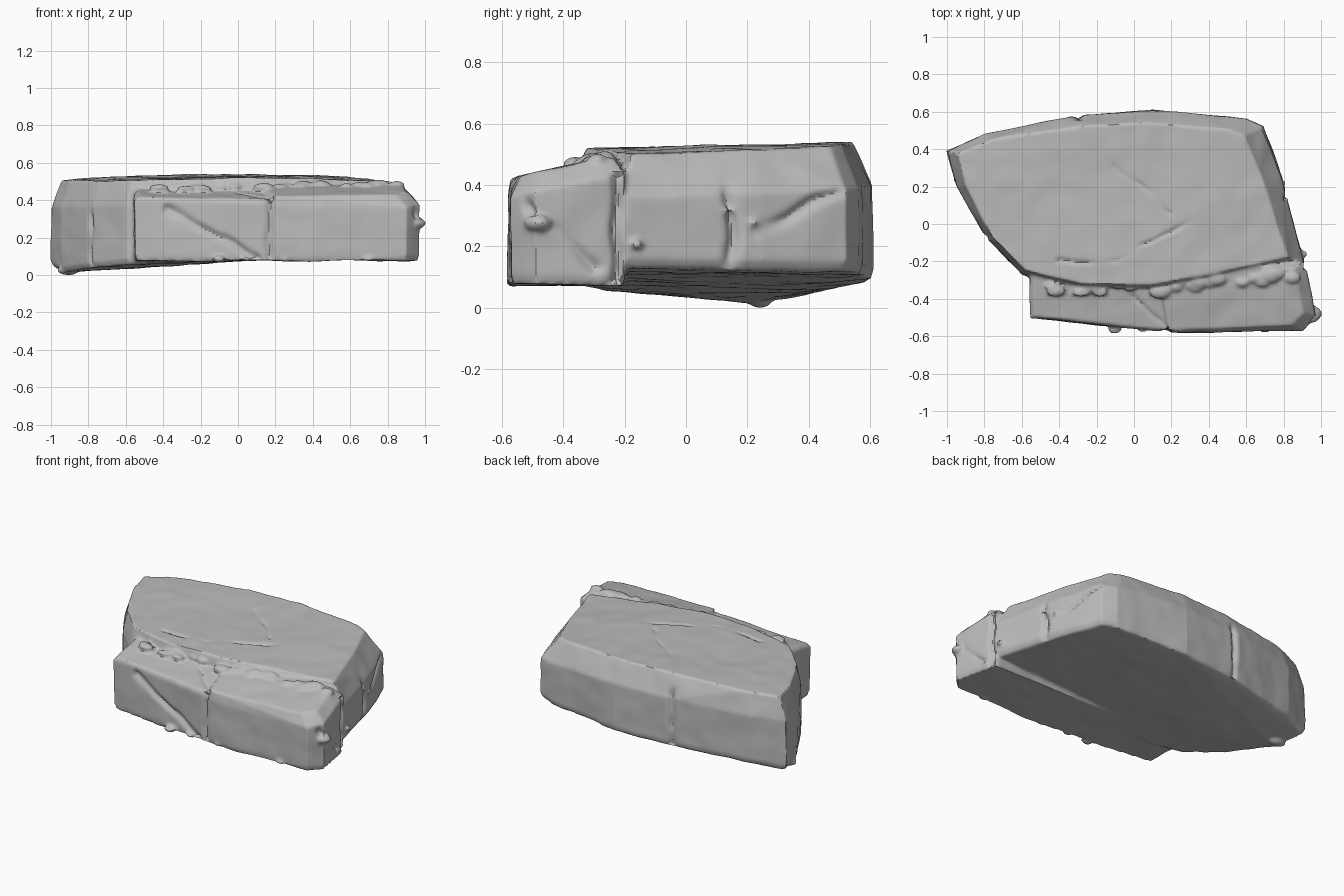
import bpy, bmesh, math, random
from mathutils import Vector, noise
from mathutils.geometry import intersect_point_line

random.seed(4)
cube = bpy.data.objects.get("Cube")
if cube:
    bpy.data.objects.remove(cube)

stone = bpy.data.materials.new("grey_stone")
stone.use_nodes = True
grey = (0.5, 0.5, 0.5, 1)
stone.diffuse_color = grey
stone.node_tree.nodes["Principled BSDF"].inputs["Base Color"].default_value = grey


def slab_top(x, y):
    return 0.53 + 0.025 * y - 0.03 * x * x


def slab_base(x, y):
    return 0.09 + (0.05 * x if x > 0 else (0.2 * max(y - 0.2, 0) - 0.085) * x * x)


def slab_inset(x, y):
    return 0.03 + 0.07 * max(x, 0) + 0.06 * max(y, 0)


def ledge_top(x, y):
    return 0.54 + 0.2 * y


def left_ledge_top(x, y):
    return ledge_top(x, y) - 0.02


def ledge_base(x, y):
    return 0.08


def ledge_inset(x, y):
    return 0.02 + 0.05 * max(x, 0)


def add_block(bm, rim, top, base, inset, shoulder):
    """Convex chunk: base ring, shoulder ring and a top ring drawn inwards."""
    chunk = bmesh.new()
    rim = [Vector(point) for point in rim]
    centre = sum(rim, Vector((0, 0))) / len(rim)
    for point in rim:
        inner = point + (centre - point).normalized() * inset(*point)
        lower = point.lerp(centre, 0.02)
        chunk.verts.new((*lower, base(*lower)))
        chunk.verts.new((*point, base(*point) + 0.03))
        chunk.verts.new((*point, top(*point) - shoulder))
        chunk.verts.new((*inner, top(*inner)))
    hull = bmesh.ops.convex_hull(chunk, input=chunk.verts)
    spare = {item for item in hull["geom_interior"] + hull["geom_unused"]
             if isinstance(item, bmesh.types.BMVert)}
    bmesh.ops.delete(chunk, geom=list(spare), context="VERTS")
    mesh = bpy.data.meshes.new("chunk")
    chunk.to_mesh(mesh)
    chunk.free()
    bm.from_mesh(mesh)
    bpy.data.meshes.remove(mesh)


def add_pebble(bm, centre, radius):
    """Flattened stone, longer along the seam than across it."""
    made = bmesh.ops.create_icosphere(bm, subdivisions=2, radius=radius)["verts"]
    for vert in made:
        vert.co = vert.co * Vector((1.5, 1, 0.7)) + Vector(centre)


bm = bmesh.new()

# Main slab
slab_rim = [(-1, .39), (-.94, .2), (-.79, -.08), (-.6, -.27), (-.3, -.35), (.1, -.36), (.45, -.31),
            (.91, -.21), (.79, .25), (.69, .52), (.6, .56), (.1, .61), (-.3, .58), (-.8, .48)]
add_block(bm, slab_rim, slab_top, slab_base, slab_inset, shoulder=0.14)

# Front ledge, in two overlapping chunks
left_rim = [(-.56, -.2), (-.55, -.5), (.2, -.58), (.2, -.2)]
right_rim = [(.1, -.2), (.16, -.58), (.9, -.57), (.97, -.49), (.91, -.2)]
add_block(bm, left_rim, left_ledge_top, ledge_base, ledge_inset, shoulder=0.02)
add_block(bm, right_rim, ledge_top, ledge_base, ledge_inset, shoulder=0.06)

# Corner knob, low toe under the left tip, and nodules on the right wall
add_pebble(bm, (.93, -.48, .28), 0.05)
add_pebble(bm, (-.91, .24, .03), 0.04)
for y, z in ((-.16, .21), (.14, .32), (.22, .28)):
    add_pebble(bm, (.91 - .3 * (y + .2), y, z), 0.022)

# Pebbles lodged along the seam and crumbs under the front edge
for _ in range(26):
    x = random.uniform(-0.5, 0.85)
    y = random.uniform(-0.37, -0.32) + 0.1 * max(x - 0.1, 0)
    add_pebble(bm, (x, y, ledge_top(x, y)), random.uniform(0.02, 0.04))
for x in (-.1, .05, .25, .7):
    add_pebble(bm, (x, -.56, .09), 0.025)

mesh = bpy.data.meshes.new("rock_slab")
bm.to_mesh(mesh)
bm.free()
rock = bpy.data.objects.new("rock_slab", mesh)
bpy.context.collection.objects.link(rock)
bpy.context.view_layer.objects.active = rock
rock.select_set(True)

# Fuse the chunks into one skin and soften it
fuse = rock.modifiers.new("fuse", "REMESH")
fuse.mode = "VOXEL"
fuse.voxel_size = 0.01
soften = rock.modifiers.new("soften", "SMOOTH")
soften.iterations = 2
for modifier in ("fuse", "soften"):
    bpy.ops.object.modifier_apply(modifier=modifier)
mesh = rock.data

# Upright joints in the walls, as plan positions
joints = [Vector(spot) for spot in [(.91, -.22), (.82, .15), (-.3, .58), (-.8, -.08), (.17, -.58)]]

# Slanting cracks in the walls and fine cracks in the top, as end points
wall_cracks = [((.78, .22, .25), (.71, .5, .38)), ((-.38, -.52, .36), (.1, -.57, .1)),
               ((.96, -.52, .35), (.92, -.3, .14))]
top_cracks = [((-.4, -.2, .52), (-.1, -.2, .53)), ((-.1, -.2, .53), (.4, .08, .53)),
              ((-.1, .32, .53), (.2, .06, .53)), ((0, -.38, .44), (.17, -.56, .42))]


def press(distance, depth, width):
    return depth * math.exp(-(distance / width) ** 2)


def gap(point, ends):
    start, end = map(Vector, ends)
    t = intersect_point_line(point, start, end)[1]
    return (point - start.lerp(end, min(max(t, 0), 1))).length


# Press the cracks in and add gentle weathering
moved = []
for vert in mesh.vertices:
    point = vert.co.copy()
    rough = noise.noise(point * 3) * 0.008 + noise.noise(point * 9) * 0.004
    bent = point + noise.noise_vector(point * 8) * 0.02
    if vert.normal.z > 0.7:
        cut = max(press(gap(bent, crack), 0.01, 0.01) for crack in top_cracks)
    elif vert.normal.z > -0.7:
        cut = max(press((bent.xy - joint).length, 0.025, 0.02) for joint in joints)
        cut = max([cut] + [press(gap(bent, crack), 0.02, 0.02) for crack in wall_cracks])
    else:
        cut = 0
    moved.append(point + vert.normal * (rough - cut))

# Rest the rock on the ground
floor = Vector((0, 0, min(point.z for point in moved)))
for vert, point in zip(mesh.vertices, moved):
    vert.co = point - floor
mesh.update()
mesh.materials.clear()
mesh.materials.append(stone)
bpy.ops.object.shade_smooth_by_angle(angle=math.radians(40))
